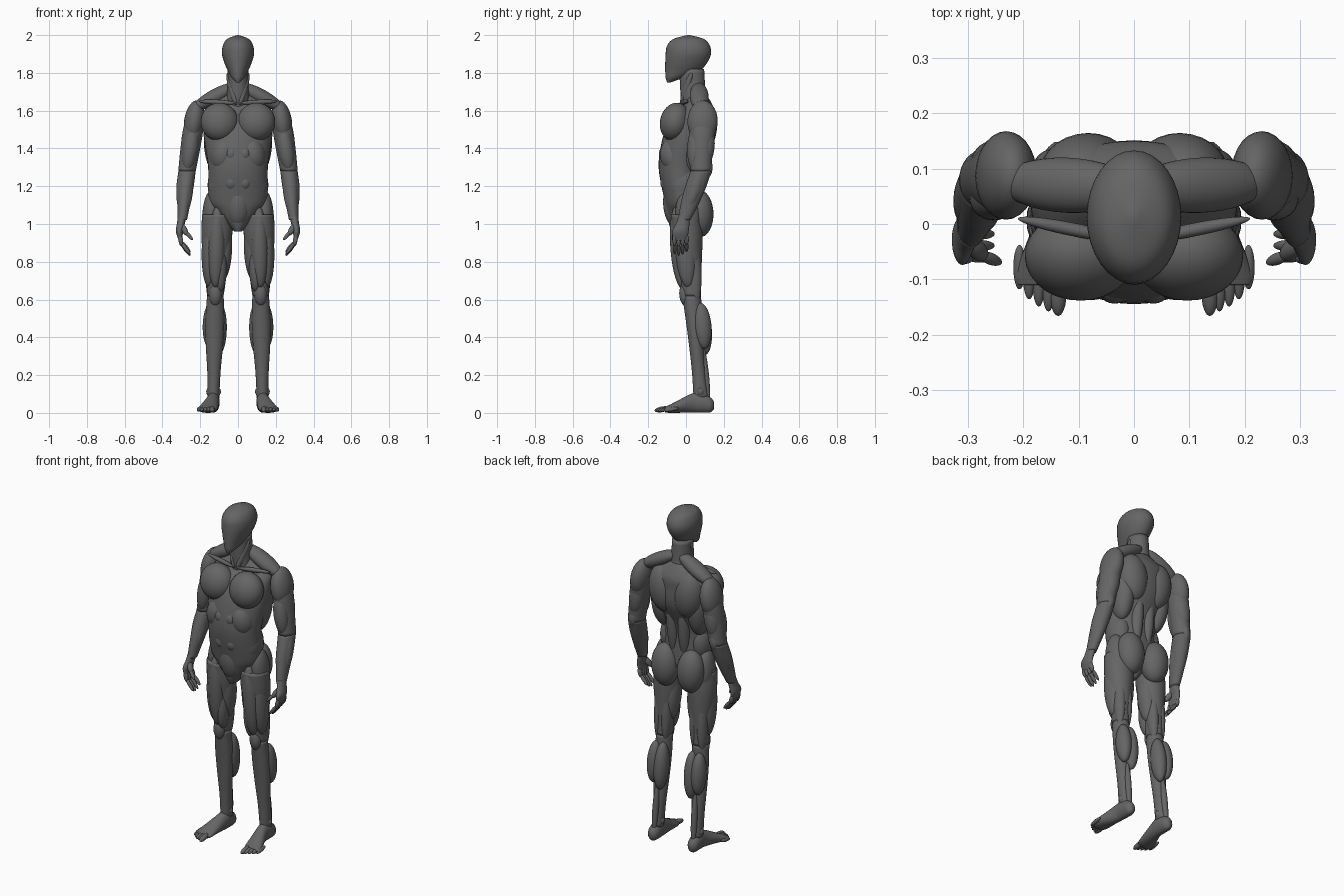
import bpy
import bmesh
import math
from mathutils import Matrix, Vector

default_cube = bpy.data.objects.get("Cube")
if default_cube:
    bpy.data.objects.remove(default_cube, do_unlink=True)

# One plain grey for the whole figure
shade = .13
grey_colour = (shade, shade, shade, 1)
grey = bpy.data.materials.new("dark_grey")
grey.use_nodes = True
grey.diffuse_color = grey_colour
grey.node_tree.nodes["Principled BSDF"].inputs["Base Color"].default_value = grey_colour

ACROSS, BACK, UP = Vector((1, 0, 0)), Vector((0, 1, 0)), Vector((0, 0, 1))


def finish(name, shape, paired):
    """Turn a bmesh into a smooth object, mirrored across x when paired."""
    bmesh.ops.recalc_face_normals(shape, faces=shape.faces)
    for face in shape.faces:
        face.smooth = True
    mesh = bpy.data.meshes.new(name)
    shape.to_mesh(mesh)
    shape.free()
    mesh.materials.append(grey)
    part = bpy.data.objects.new(name, mesh)
    bpy.context.collection.objects.link(part)
    if paired:
        mirror = part.modifiers.new("other_side", "MIRROR")
        mirror.use_mirror_merge = False


def blend(before, start, end, after, t):
    """Smooth interpolation between two neighbouring rings."""
    return [b + t / 2 * (c - a + t * (2 * a - 5 * b + 4 * c - d + t * (3 * (b - c) + d - a)))
            for a, b, c, d in zip(before, start, end, after)]


def loft(name, rings, paired=False, depth_axis=BACK, sides=32, steps=5):
    """Skin elliptical rings, each given as x, y, z, half width, half depth."""
    padded = [rings[0]] + rings + [rings[-1]]
    sections = []
    for i in range(len(rings) - 1):
        sections += [blend(*padded[i:i + 4], s / steps) for s in range(steps)]
    sections.append(rings[-1])
    shape = bmesh.new()
    loops = []
    for x, y, z, width, depth in sections:
        angles = [math.tau * k / sides for k in range(sides)]
        loops.append([shape.verts.new(Vector((x, y, z)) + ACROSS * width * math.cos(angle)
                                      + depth_axis * depth * math.sin(angle))
                      for angle in angles])
    for low, high in zip(loops, loops[1:]):
        for k in range(sides):
            n = (k + 1) % sides
            shape.faces.new((low[k], low[n], high[n], high[k]))
    shape.faces.new(loops[0])
    shape.faces.new(loops[-1])
    finish(name, shape, paired)


def muscle(name, start, end, width, depth, paired=True):
    """Ellipsoid stretched from start to end."""
    start, end = Vector(start), Vector(end)
    along = (end - start).normalized()
    side = (ACROSS - along * ACROSS.dot(along)).normalized()
    front = along.cross(side)
    half = (end - start).length / 2
    matrix = Matrix((side * width, front * depth, along * half)).transposed().to_4x4()
    matrix.translation = (start + end) / 2
    shape = bmesh.new()
    bmesh.ops.create_uvsphere(shape, u_segments=28, v_segments=18, radius=1, matrix=matrix)
    finish(name, shape, paired)


def limb(name, bone, widths, depths):
    """Loft with evenly spaced rings from one joint to the next."""
    top, bottom = bone
    last = len(widths) - 1
    loft(name, [(*top.lerp(bottom, i / last), width, depth)
                for i, (width, depth) in enumerate(zip(widths, depths))], paired=True)


def limb_muscle(name, bone, start, end, out, back, width, depth):
    """Muscle between two fractions of a bone, shifted outward and backward."""
    shift = ACROSS * out + BACK * back
    top, bottom = bone
    muscle(name, top + (bottom - top) * start + shift,
           top + (bottom - top) * end + shift, width, depth)


# Joints of the left side
shoulder, elbow = Vector((.22, .09, 1.62)), Vector((.27, .08, 1.28))
wrist = Vector((.295, -.01, 1.02))
hip, knee = Vector((.11, 0, 1.05)), Vector((.12, .03, .62))
ankle = Vector((.13, .08, .08))
upper_arm, forearm = (shoulder, elbow), (elbow, wrist)
thigh, shin = (hip, knee), (knee, ankle)

# Head and neck
loft("head", [
    (0, -.09, 1.75, .01, .01), (0, -.06, 1.775, .034, .048),
    (0, -.02, 1.81, .053, .09), (0, 0, 1.85, .071, .11),
    (0, .012, 1.9, .085, .12), (0, .013, 1.945, .08, .113),
    (0, .014, 1.98, .057, .08), (0, .014, 2, .004, .006)])
loft("neck", [(0, .06, 1.6, .075, .08), (0, .04, 1.67, .06, .068), (0, .03, 1.82, .054, .066)])
muscle("neck_cord", (.055, .03, 1.8), (.01, -.025, 1.63), .018, .02)

# Torso from crotch to collar
loft("torso", [
    (0, -.03, .96, .02, .045), (0, -.02, 1, .055, .07), (0, -.01, 1.07, .12, .094),
    (0, -.015, 1.13, .155, .1), (0, -.03, 1.3, .158, .115), (0, .01, 1.45, .18, .135),
    (0, .035, 1.56, .185, .115), (0, .06, 1.62, .165, .085), (0, .06, 1.69, .06, .045)])

# Torso muscles
muscle("chest_muscle", (.105, -.035, 1.64), (.09, -.08, 1.44), .1, .08)
muscle("collar_bone", (.01, -.03, 1.64), (.21, .01, 1.65), .012, .013)
muscle("neck_slope", (0, .065, 1.74), (.24, .075, 1.61), .04, .05)
muscle("shoulder_blade", (.1, .09, 1.66), (.065, .085, 1.38), .088, .077)
muscle("side_back", (.125, .06, 1.58), (.115, .03, 1.27), .06, .075)
muscle("spine_muscle", (.04, .08, 1.5), (.035, .045, 1.1), .036, .045)
muscle("rib_arch", (.06, -.07, 1.46), (.095, -.055, 1.27), .07, .075)
muscle("waist_side", (.1, -.02, 1.32), (.105, -.01, 1.1), .058, .078)
for row, height in enumerate((1.37, 1.295, 1.22)):
    muscle(f"belly_block_{row}", (.035, -.1, height + .045), (.035, -.1, height - .045),
           .038, .044 - .004 * row)
muscle("lower_belly", (0, -.06, 1.24), (0, -.05, .98), .07, .066, paired=False)
muscle("buttock", (.09, .07, 1.18), (.08, .075, .93), .08, .073)

# Arms
limb("upper_arm", upper_arm, (.035, .053, .052, .046), (.04, .066, .058, .055))
limb("forearm", forearm, (.046, .043, .034, .025), (.055, .056, .048, .033))
limb_muscle("shoulder_muscle", upper_arm, -.1, .55, 0, 0, .054, .08)
limb_muscle("upper_arm_front", upper_arm, .3, 1, 0, -.035, .042, .042)
limb_muscle("upper_arm_back", upper_arm, .25, .9, 0, .025, .044, .043)
limb_muscle("elbow_tip", upper_arm, .8, 1.1, 0, .035, .027, .025)
limb_muscle("forearm_outer", forearm, -.3, .8, .012, 0, .036, .04)
limb_muscle("forearm_inner", forearm, -.1, .85, -.012, -.01, .03, .036)

# Hands, with curled fingers
loft("palm", [
    (.295, -.01, 1.04, .023, .03), (.303, -.018, 1, .021, .036),
    (.31, -.03, .96, .019, .044), (.304, -.03, .912, .01, .036)], paired=True)
for finger, short in enumerate((.008, 0, .006, .02)):
    y = -.06 + .021 * finger
    joint = .88 + short / 2
    muscle(f"finger_base_{finger}", (.31, y, .945), (.297, y, joint), .012, .012)
    muscle(f"finger_tip_{finger}", (.303, y, joint + .02), (.253, y, .832 + short), .01, .01)
muscle("thumb_base", (.303, -.03, 1), (.268, -.06, .94), .016, .018)
muscle("thumb_tip", (.28, -.055, .963), (.24, -.07, .915), .01, .011)

# Legs
limb("thigh", thigh, (.08, .082, .07, .05, .044), (.08, .08, .07, .058, .05))
limb("shin", shin, (.044, .05, .045, .035, .031), (.05, .043, .038, .036, .04))
limb_muscle("hip_muscle", thigh, -.3, .3, .03, .01, .048, .065)
limb_muscle("thigh_front", thigh, -.1, .9, 0, -.05, .045, .045)
limb_muscle("thigh_outer", thigh, 0, .9, .033, -.015, .045, .055)
limb_muscle("thigh_inner", thigh, .4, .95, -.025, -.035, .033, .042)
limb_muscle("thigh_top_inner", thigh, 0, .8, -.04, 0, .043, .055)
for label, side in (("outer", 1), ("inner", -1)):
    limb_muscle(f"thigh_back_{label}", thigh, .1, 1.1, side * .023, .02, .033, .042)
    limb_muscle(f"calf_{label}", shin, .07, .55 - side * .03, side * .023, .042, .041, .048)
limb_muscle("kneecap", shin, -.12, .1, 0, -.035, .033, .03)
limb_muscle("shin_muscle", shin, .05, .75, .01, 0, .034, .034)
limb_muscle("heel_cord", shin, .5, 1.1, 0, .035, .018, .018)
limb_muscle("ankle_bone", shin, .88, 1, 0, 0, .039, .024)

# Feet, lofted from heel to ball
loft("foot", [
    (.132, .148, .04, .012, .02), (.132, .128, .043, .03, .04),
    (.132, .08, .055, .035, .054), (.135, .03, .052, .036, .05),
    (.16, -.08, .023, .051, .023), (.166, -.11, .018, .045, .015)],
    paired=True, depth_axis=UP)
for toe, tip in enumerate((-.166, -.158, -.149, -.136, -.118)):
    x = .137 + .0175 * toe
    size = .011 if toe else .015
    muscle(f"toe_{toe}", (x, tip + .08, .026), (x, tip, .012), size, size)
